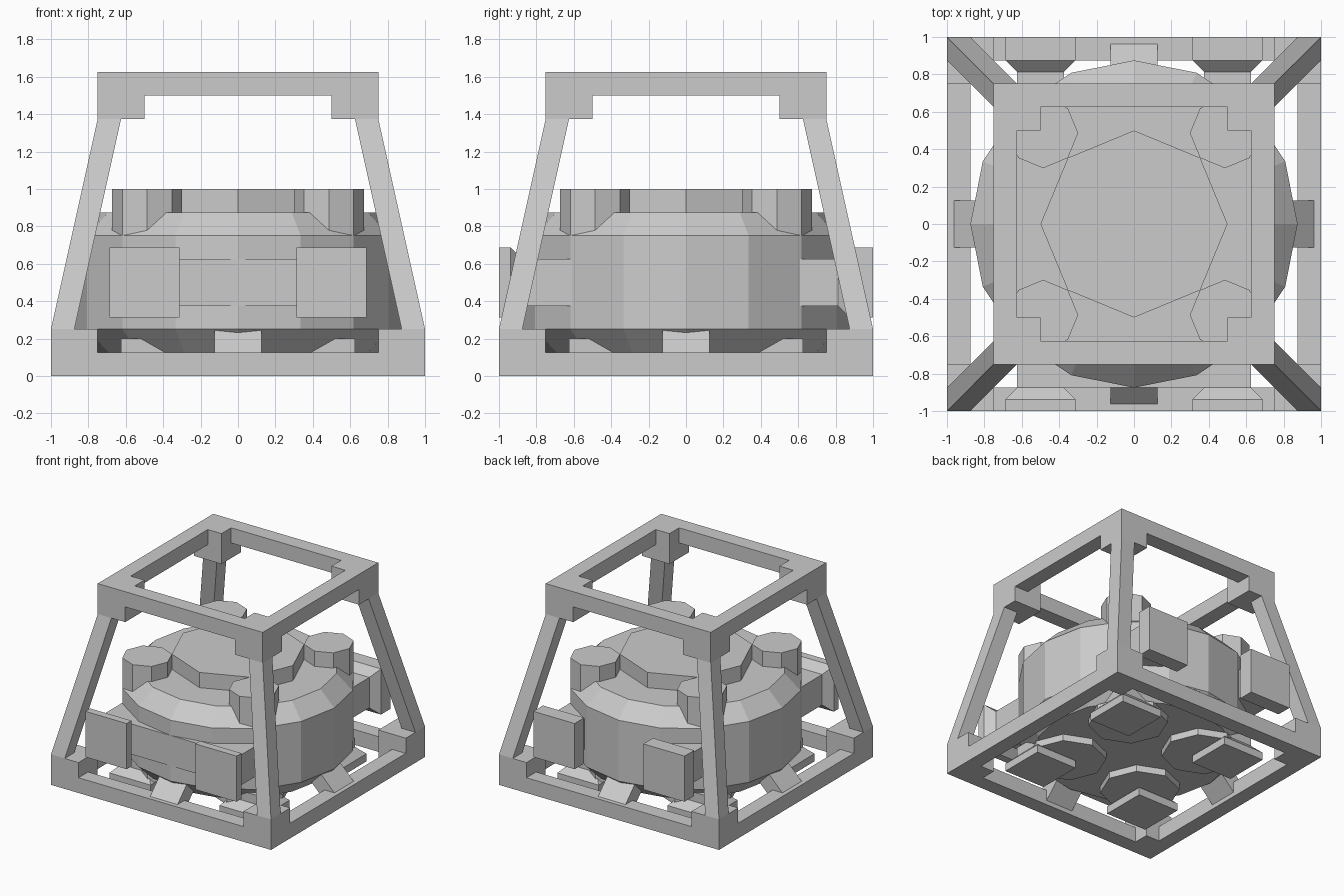
import bpy, bmesh
from math import cos, sin, pi, radians
from mathutils import Vector, Matrix

if "Cube" in bpy.data.objects:
    bpy.data.objects.remove(bpy.data.objects["Cube"])


def loft(name, rings, matrix=None):
    """Skin a stack of equal-sized loops and cap both ends."""
    bm = bmesh.new()
    loops = [[bm.verts.new(p) for p in ring] for ring in rings]
    n = len(loops[0])
    for a, b in zip(loops, loops[1:]):
        for i in range(n):
            j = (i + 1) % n
            bm.faces.new((a[i], a[j], b[j], b[i]))
    bm.faces.new(loops[0][::-1])
    bm.faces.new(loops[-1])
    if matrix:
        bm.transform(matrix)
    bmesh.ops.recalc_face_normals(bm, faces=bm.faces)
    me = bpy.data.meshes.new(name)
    bm.to_mesh(me)
    bm.free()
    ob = bpy.data.objects.new(name, me)
    bpy.context.collection.objects.link(ob)
    return ob


def rect(cx, cy, hx, hy, z):
    return [(cx + sx * hx, cy + sy * hy, z)
            for sx, sy in ((-1, -1), (1, -1), (1, 1), (-1, 1))]


def ngon(cx, cy, r, n, z):
    return [(cx + r * cos(2 * pi * i / n), cy + r * sin(2 * pi * i / n), z) for i in range(n)]


def box(name, x0, x1, y0, y1, z0, z1, matrix=None):
    cx, cy, hx, hy = (x0 + x1) / 2, (y0 + y1) / 2, (x1 - x0) / 2, (y1 - y0) / 2
    return loft(name, [rect(cx, cy, hx, hy, z0), rect(cx, cy, hx, hy, z1)], matrix)


CORNERS = [(-1, -1), (1, -1), (1, 1), (-1, 1)]

# Frame: rails on four sides, low and high
for k in range(4):
    turn = Matrix.Rotation(k * pi / 2, 4, 'Z')
    box("base_rail", -0.75, 0.75, -1, -0.875, 0, 0.125, turn)
    box("top_rail", -0.5, 0.5, -0.75, -0.625, 1.5, 1.625, turn)
    # Slanted brace from the lower body bevel to the base rail
    lean = turn @ Matrix.Translation((0, -0.8125, 0.1875)) @ Matrix.Rotation(radians(45), 4, 'X')
    box("brace", -0.125, 0.125, -0.18, 0.06, -0.0625, 0.0625, lean)

# Frame: corner blocks and leaning posts
for sx, sy in CORNERS:
    loft("base_corner", [rect(sx * .875, sy * .875, .125, .125, z) for z in (0, .25)])
    loft("top_corner", [rect(sx * .625, sy * .625, .125, .125, z) for z in (1.375, 1.625)])
    loft("corner_post", [rect(sx * .9375, sy * .9375, .0625, .0625, .25),
                         rect(sx * .6875, sy * .6875, .0625, .0625, 1.375)])

# Drum body with bevelled rims
loft("drum_body", [ngon(0, 0, r, 16, z) for r, z in
                   ((.75, .125), (.875, .25), (.875, .75), (.75, .875))])
loft("top_plate", [ngon(0, 0, .5, 8, z) for z in (.875, 1)])

# Bosses on top; discs and flared feet underneath
for sx, sy in CORNERS:
    loft("top_boss", [ngon(sx * .486, sy * .486, .1875, 8, z) for z in (.75, 1)])
    loft("bottom_disc", [ngon(sx * .36, sy * .36, .3, 8, z) for z in (.07, .125)])
    loft("foot", [rect(sx * .5, sy * .5, h, h, z) for h, z in
                  ((.1875, 0), (.1875, .0625), (.125, .125), (.125, .2))])

# Front mounting bar
box("front_bar", -.625, .625, -.875, -.6, .375, .625)

# Flared pads: front pair on the bar, back pair on separate arms
to_front = Matrix.Rotation(radians(90), 4, 'X')     # local z -> -y
to_back = Matrix.Rotation(radians(-90), 4, 'X')     # local z -> +y
for s in (-1, 1):
    loft("front_pad", [rect(s * .5, .5, h, h, z) for h, z in
                       ((.125, .86), (.125, .875), (.1875, .9375), (.1875, 1))], to_front)
    loft("back_pad", [rect(s * .5, -.5, h, h, z) for h, z in
                      ((.125, .5), (.125, .8125), (.1875, .875), (.1875, 1))], to_back)
